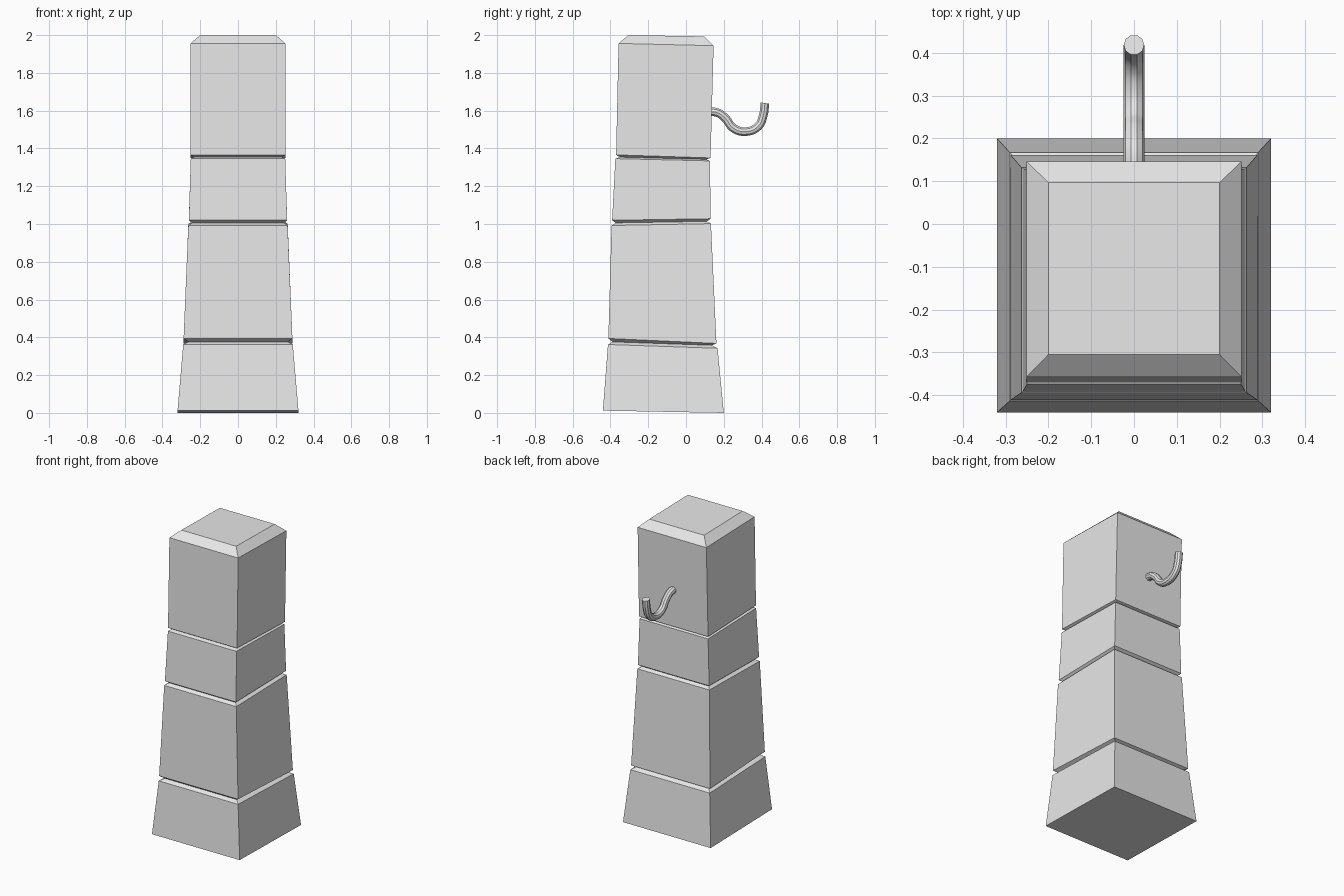
import bpy
import bmesh

if "Cube" in bpy.data.objects:
    bpy.data.objects.remove(bpy.data.objects["Cube"], do_unlink=True)

stone = bpy.data.materials.new("light_grey")
stone.use_nodes = True
GREY = (0.8, 0.8, 0.8, 1)
stone.diffuse_color = GREY
stone.node_tree.nodes["Principled BSDF"].inputs["Base Color"].default_value = GREY


def make_column(name, sections):
    """Loft rectangular sections: half width, front y, back y, front z, back z."""
    bm = bmesh.new()
    rings = []
    for w, yf, yb, zf, zb in sections:
        rings.append([bm.verts.new(p) for p in
                      ((-w, yf, zf), (w, yf, zf), (w, yb, zb), (-w, yb, zb))])
    for low, high in zip(rings, rings[1:]):
        for i in range(4):
            j = (i + 1) % 4
            bm.faces.new((low[i], low[j], high[j], high[i]))
    bm.faces.new(rings[0][::-1])
    bm.faces.new(rings[-1])
    bmesh.ops.recalc_face_normals(bm, faces=bm.faces)
    mesh = bpy.data.meshes.new(name)
    bm.to_mesh(mesh)
    bm.free()
    mesh.materials.append(stone)
    obj = bpy.data.objects.new(name, mesh)
    bpy.context.collection.objects.link(obj)
    return obj


# Tapered post with three slightly tilted grooves and a chamfered cap
make_column("post", [
    (0.32, -0.44, 0.20, 0.012, 0.0),
    (0.29, -0.413, 0.167, 0.362, 0.342),
    (0.262, -0.388, 0.137, 0.376, 0.358),
    (0.288, -0.411, 0.161, 0.394, 0.368),
    (0.263, -0.394, 0.132, 0.992, 1.002),
    (0.243, -0.372, 0.11, 1.006, 1.014),
    (0.26, -0.391, 0.13, 1.02, 1.028),
    (0.25, -0.374, 0.127, 1.346, 1.334),
    (0.232, -0.35, 0.108, 1.354, 1.342),
    (0.252, -0.37, 0.13, 1.366, 1.350),
    (0.251, -0.357, 0.146, 1.956, 1.944),
    (0.2, -0.305, 0.097, 2.0, 1.993),
])

# Bent round hook on the back
curve = bpy.data.curves.new("hook", "CURVE")
curve.dimensions = "3D"
curve.bevel_depth = 0.024
curve.bevel_resolution = 3
curve.resolution_u = 6
curve.use_fill_caps = True
path = [(0.10, 1.592), (0.165, 1.59), (0.208, 1.56), (0.25, 1.508),
        (0.315, 1.489), (0.383, 1.518), (0.409, 1.575), (0.418, 1.64)]
spline = curve.splines.new("BEZIER")
spline.bezier_points.add(len(path) - 1)
for point, (y, z) in zip(spline.bezier_points, path):
    point.co = (0, y, z)
    point.handle_left_type = point.handle_right_type = "AUTO"
curve.materials.append(stone)
hook = bpy.data.objects.new("hook", curve)
bpy.context.collection.objects.link(hook)
bpy.ops.object.select_all(action="DESELECT")
hook.select_set(True)
bpy.context.view_layer.objects.active = hook
bpy.ops.object.convert(target="MESH")
bpy.ops.object.shade_smooth_by_angle()
